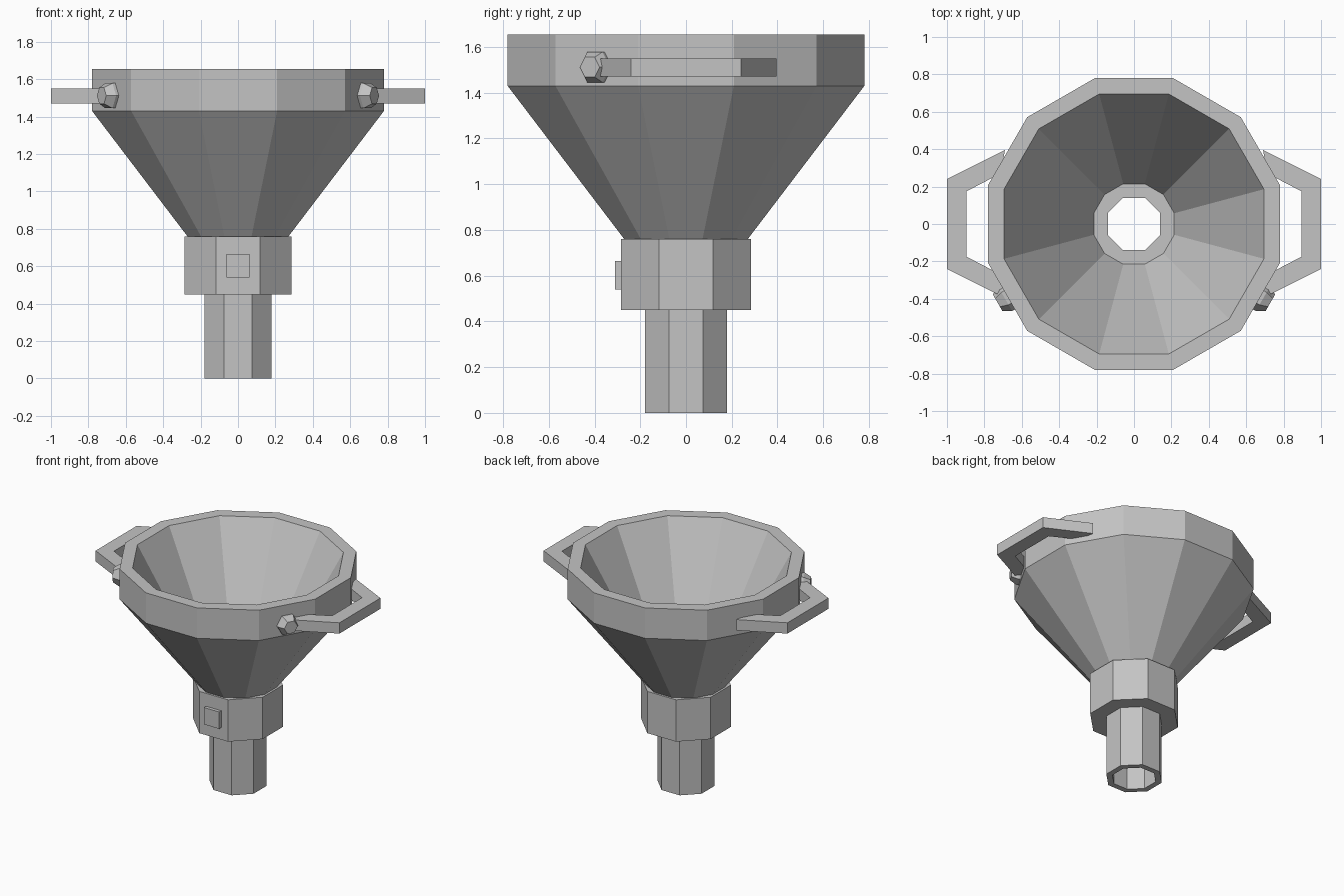
import bpy
import bmesh
from math import cos, sin, pi, radians
from mathutils import Matrix, Vector

cube = bpy.data.objects.get("Cube")
if cube:
    bpy.data.objects.remove(cube, do_unlink=True)

GREY = (0.55, 0.55, 0.55, 1.0)
metal = bpy.data.materials.new("plain grey")
metal.use_nodes = True
metal.diffuse_color = GREY
metal.node_tree.nodes["Principled BSDF"].inputs["Base Color"].default_value = GREY


def finish(name, bm):
    """Turn a bmesh into a flat-shaded grey object."""
    bmesh.ops.recalc_face_normals(bm, faces=bm.faces)
    mesh = bpy.data.meshes.new(name)
    bm.to_mesh(mesh)
    bm.free()
    mesh.materials.append(metal)
    obj = bpy.data.objects.new(name, mesh)
    bpy.context.collection.objects.link(obj)
    return obj


def ring(bm, sides, apothem, z):
    """Polygon ring with a flat side towards the front."""
    radius = apothem / cos(pi / sides)
    angles = [(i + 0.5) * 2 * pi / sides for i in range(sides)]
    return [bm.verts.new((radius * cos(a), radius * sin(a), z)) for a in angles]


def hollow(name, sides, profile):
    """Faceted solid of revolution from a closed (apothem, z) profile."""
    bm = bmesh.new()
    rings = [ring(bm, sides, r, z) for r, z in profile]
    for a, b in zip(rings, rings[1:] + rings[:1]):
        for i in range(sides):
            j = (i + 1) % sides
            bm.faces.new((a[i], a[j], b[j], b[i]))
    return finish(name, bm)


def tube(name, outer, inner, bottom, top):
    return hollow(name, 8, [(outer, bottom), (outer, top), (inner, top), (inner, bottom)])


# Funnel bowl with a thick upright rim
hollow("funnel_bowl", 12, [(0.27, 0.76), (0.78, 1.43), (0.78, 1.655),
                           (0.695, 1.655), (0.215, 0.76)])

# Octagonal collar and spout
tube("collar", 0.285, 0.14, 0.45, 0.76)
tube("spout", 0.18, 0.14, 0.0, 0.45)

# Square button on the front of the collar
bm = bmesh.new()
bmesh.ops.create_cube(bm, size=1, matrix=Matrix.Translation((0, -0.29, 0.602))
                      @ Matrix.Diagonal((0.125, 0.04, 0.125, 1)))
finish("collar_button", bm)


def handle(name, side):
    """Bent flat bar whose ends run into the rim."""
    outer = [(0.69, 0.395), (1.0, 0.24)]
    inner = [(0.895, 0.175), (0.713, 0.27)]
    bm = bmesh.new()
    rows = []
    for z in (1.47, 1.55):
        out = outer + [(x, -y) for x, y in reversed(outer)]
        inn = inner[::-1] + [(x, -y) for x, y in inner]
        rows.append([[bm.verts.new((side * x, y, z)) for x, y in p] for p in (out, inn)])
    (o0, i0), (o1, i1) = rows
    for k in range(3):
        for a, b in ((o0, i0), (i0, i1), (i1, o1), (o1, o0)):
            bm.faces.new((a[k], a[k + 1], b[k + 1], b[k]))
    for k in (0, 3):
        bm.faces.new((o0[k], i0[k], i1[k], o1[k]))
    return finish(name, bm)


def bolt(name, side):
    """Hexagonal bolt head with a tapered cap on the rim facet."""
    normal = Vector((side * cos(radians(30)), -sin(radians(30)), 0))
    up = Vector((0, 0, 1))
    tangent = up.cross(normal)
    bm = bmesh.new()
    rows = []
    for depth, radius in ((0.76, 0.077), (0.797, 0.077), (0.842, 0.05)):
        centre = normal * depth + up * 1.512
        rows.append([bm.verts.new(centre + radius * (tangent * cos(k * pi / 3)
                                                     + up * sin(k * pi / 3)))
                     for k in range(6)])
    for a, b in zip(rows, rows[1:]):
        for k in range(6):
            j = (k + 1) % 6
            bm.faces.new((a[k], a[j], b[j], b[k]))
    bm.faces.new(rows[0])
    bm.faces.new(rows[-1])
    return finish(name, bm)


# Handles and front bolts on both sides
for label, side in (("left", 1), ("right", -1)):
    handle(label + "_handle", side)
    bolt(label + "_bolt", side)
